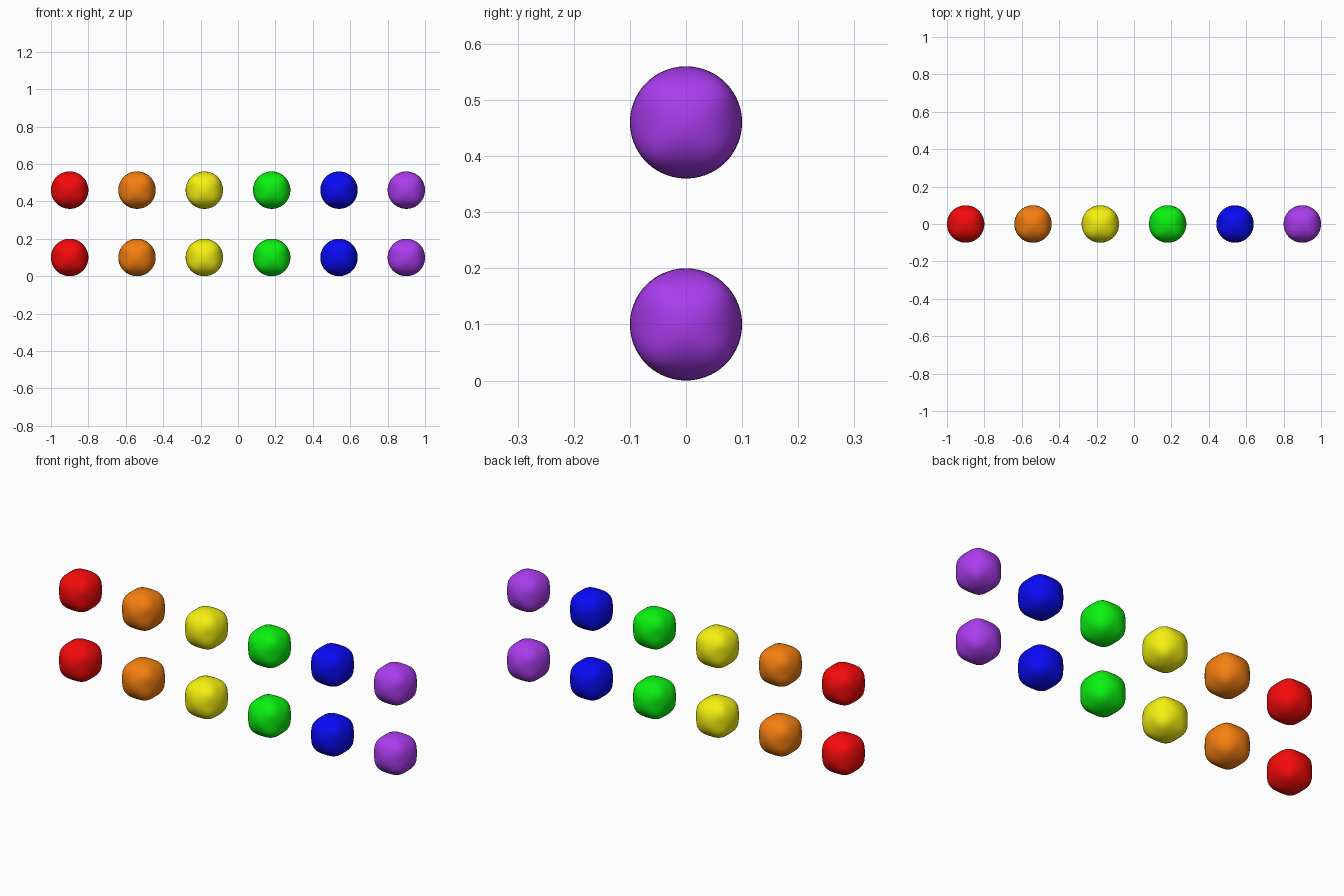
import bpy, bmesh

if "Cube" in bpy.data.objects:
    bpy.data.objects.remove(bpy.data.objects["Cube"])

RADIUS = 0.1
BULGE = 0.08          # slight swelling toward the eight cube corners
SPACING = 0.36

COLOURS = {
    "red": (0.9, 0.003, 0.003),
    "orange": (0.9, 0.21, 0.005),
    "yellow": (0.9, 0.87, 0.005),
    "green": (0.003, 0.88, 0.005),
    "blue": (0.003, 0.003, 0.9),
    "purple": (0.4, 0.045, 0.85),
}


def ball_mesh(name, colour):
    """Rounded cube: round along each axis, a little fuller at the corners."""
    bm = bmesh.new()
    bmesh.ops.create_cube(bm, size=2)
    bmesh.ops.subdivide_edges(bm, edges=bm.edges[:], cuts=15, use_grid_fill=True)
    for v in bm.verts:
        d = v.co.normalized()
        corner = 27 * (d.x * d.y * d.z) ** 2
        v.co = d * RADIUS * (1 + BULGE * corner)
    for f in bm.faces:
        f.smooth = True
    mesh = bpy.data.meshes.new(name)
    bm.to_mesh(mesh)
    bm.free()
    mat = bpy.data.materials.new(name)
    mat.diffuse_color = (*colour, 1)
    mat.use_nodes = True
    mat.node_tree.nodes["Principled BSDF"].inputs["Base Color"].default_value = mat.diffuse_color
    mesh.materials.append(mat)
    return mesh


# Two rows of six coloured balls
for i, (name, colour) in enumerate(COLOURS.items()):
    mesh = ball_mesh(name + "_ball", colour)
    for row, z in (("lower", RADIUS), ("upper", RADIUS + SPACING)):
        ball = bpy.data.objects.new(f"{name}_ball_{row}", mesh)
        ball.location = ((i - 2.5) * SPACING, 0, z)
        bpy.context.collection.objects.link(ball)
